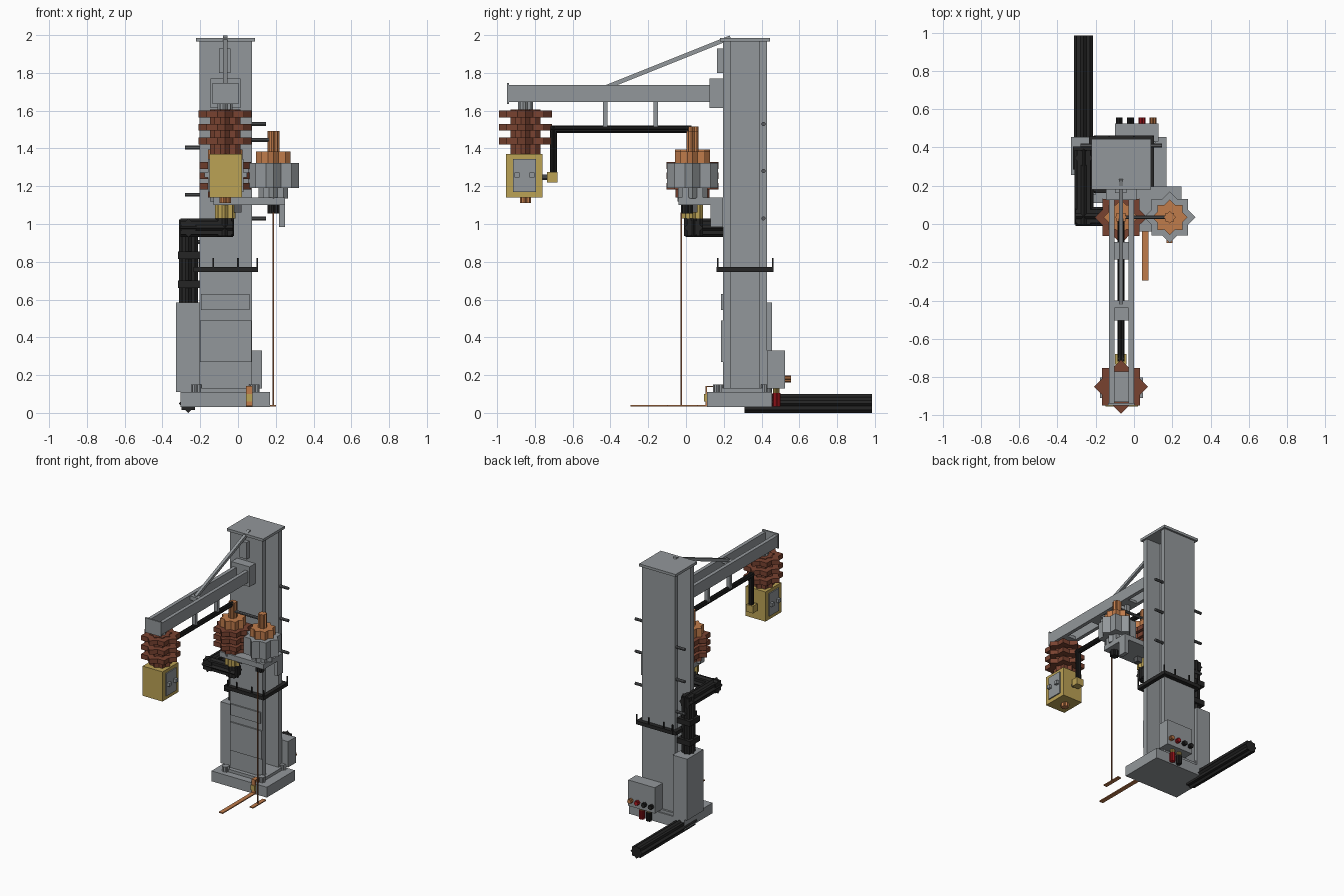
import bpy, bmesh, math
from mathutils import Vector


def material(name, rgb):
    m = bpy.data.materials.new(name)
    m.diffuse_color = (*rgb, 1)
    return m


GRAY = material("steel gray", (0.29, 0.31, 0.325))
DARK = material("dark steel", (0.10, 0.105, 0.11))
BLACK = material("black rubber", (0.018, 0.018, 0.018))
BROWN = material("brown ceramic", (0.19, 0.055, 0.03))
COPPER = material("copper", (0.53, 0.20, 0.07))
ROD = material("dark copper", (0.24, 0.085, 0.035))
BRASS = material("brass yellow", (0.50, 0.36, 0.09))
RED = material("red", (0.45, 0.01, 0.015))


def finish(bm, name, mat):
    bmesh.ops.recalc_face_normals(bm, faces=bm.faces)
    me = bpy.data.meshes.new(name)
    bm.to_mesh(me)
    bm.free()
    me.materials.append(mat)
    ob = bpy.data.objects.new(name, me)
    bpy.context.collection.objects.link(ob)
    return ob


def box(name, mat, x0, x1, y0, y1, z0, z1):
    """Axis-aligned block given by its extents."""
    bm = bmesh.new()
    bmesh.ops.create_cube(bm, size=1)
    for v in bm.verts:
        v.co = Vector(((x0 + x1) / 2 + v.co.x * (x1 - x0),
                       (y0 + y1) / 2 + v.co.y * (y1 - y0),
                       (z0 + z1) / 2 + v.co.z * (z1 - z0)))
    return finish(bm, name, mat)


def prism(name, mat, a, b, r, star=True, sides=8):
    """Eight-pointed star (or plain polygon) prism from point a to point b."""
    a, b = Vector(a), Vector(b)
    q = (b - a).to_track_quat('Z', 'Y')
    n = 16 if star else sides
    bm = bmesh.new()
    ring = []
    for i in range(n):
        t = math.tau * i / n + (0 if star else math.pi / n)
        k = r * (0.765 if star and i % 2 else 1)
        ring.append(Vector((k * math.cos(t), k * math.sin(t), 0)))
    lo = [bm.verts.new(a + q @ p) for p in ring]
    hi = [bm.verts.new(b + q @ p) for p in ring]
    bm.faces.new(lo)
    bm.faces.new(hi)
    for i in range(n):
        j = (i + 1) % n
        bm.faces.new((lo[i], lo[j], hi[j], hi[i]))
    return finish(bm, name, mat)


def upright(name, mat, x, y, z0, z1, r):
    return prism(name, mat, (x, y, z0), (x, y, z1), r)


def cable(name, pts, r):
    """Run of star prisms, overlapping at every elbow."""
    for i in range(len(pts) - 1):
        a, b = Vector(pts[i]), Vector(pts[i + 1])
        d = (b - a).normalized() * r * 0.85
        prism(name, BLACK, a - d if i else a, b + d if i < len(pts) - 2 else b, r)


# Base and H-section column
box("base", GRAY, -0.305, 0.17, 0.11, 0.455, 0.03, 0.11)
box("foot_plate", GRAY, -0.225, 0.095, 0.165, 0.445, 0.11, 0.132)
for x in (-0.222, 0.085):
    for y in (0.17, 0.425):
        upright("anchor_nut", GRAY, x, y, 0.11, 0.15, 0.028)
box("column_front_flange", GRAY, -0.205, 0.075, 0.195, 0.235, 0.11, 1.97)
box("column_back_flange", GRAY, -0.205, 0.075, 0.39, 0.43, 0.11, 1.97)
box("column_web", GRAY, -0.085, -0.045, 0.235, 0.39, 0.11, 1.97)
box("column_cap", GRAY, -0.222, 0.09, 0.18, 0.445, 1.965, 1.985)

# Climbing pegs, alternating on both sides
for z in (1.53, 1.28, 1.03):
    prism("climbing_peg", DARK, (0.07, 0.41, z), (0.147, 0.41, z), 0.011, False)
    prism("climbing_peg", DARK, (-0.2, 0.41, z - 0.125), (-0.28, 0.41, z - 0.125), 0.011, False)

# Front panels on the column
box("upper_panel", GRAY, -0.195, 0.06, 0.185, 0.196, 0.545, 0.63)
box("lower_panel", GRAY, -0.2, 0.072, 0.185, 0.196, 0.27, 0.49)

# Black guard frame with spikes
box("guard_front", BLACK, -0.21, 0.105, 0.162, 0.195, 0.745, 0.772)
box("guard_back", BLACK, -0.21, 0.105, 0.43, 0.463, 0.745, 0.772)
box("guard_right", BLACK, 0.075, 0.105, 0.165, 0.46, 0.745, 0.772)
box("guard_left", BLACK, -0.235, -0.205, 0.165, 0.46, 0.745, 0.772)
for y in (0.168, 0.458):
    for x in (-0.205, -0.13, 0.0, 0.101):
        box("guard_spike", BLACK, x - 0.004, x + 0.004, y - 0.004, y + 0.004, 0.77, 0.82)

# Cable cover and main cables
box("cable_cover", GRAY, -0.328, -0.205, 0.255, 0.455, 0.11, 0.585)
cable("ground_cable", [(-0.264, 0.31, 0.05), (-0.264, 0.985, 0.05)], 0.05)
cable("riser_cable", [(-0.262, 0.345, 0.55), (-0.262, 0.345, 0.98),
                      (-0.262, 0.04, 0.98), (-0.07, 0.04, 0.98), (-0.07, 0.04, 1.05)], 0.05)
for z in (0.66, 0.815):
    box("cable_clamp", BLACK, -0.318, -0.205, 0.285, 0.405, z, z + 0.04)

# Horizontal arm: twin rails, end plate, mount and stay
for x in (-0.13, -0.028):
    box("arm_rail", GRAY, x, x + 0.028, -0.94, 0.13, 1.645, 1.735)
box("arm_end_plate", GRAY, -0.135, 0.003, -0.948, -0.936, 1.635, 1.747)
box("arm_mount", GRAY, -0.145, 0.012, 0.125, 0.196, 1.615, 1.77)
for y in (-0.48, -0.43, -0.16, -0.12):
    box("arm_crosspiece", GRAY, -0.105, -0.025, y - 0.025, y + 0.025, 1.645, 1.665)
box("arm_end_block", GRAY, -0.105, -0.025, -0.93, -0.77, 1.645, 1.67)
for y in (-0.428, -0.16):
    box("cable_hanger", GRAY, -0.085, -0.055, y - 0.012, y + 0.012, 1.5, 1.65)
prism("arm_stay", GRAY, (-0.068, -0.42, 1.725), (-0.068, 0.235, 1.987), 0.016, False, 4)
box("stay_foot", GRAY, -0.105, -0.025, -0.44, -0.40, 1.70, 1.73)
box("stay_block", GRAY, -0.1, -0.04, 0.163, 0.196, 1.8, 1.93)


def insulator(x, y, z0, z1, discs, r, core):
    upright("insulator_core", BROWN, x, y, z0, z1, core)
    for z in discs:
        upright("insulator_disc", BROWN, x, y, z - 0.018, z + 0.018, r)


# Hanging insulator with the brass box
hx, hy = -0.068, -0.85
upright("hanger_neck", GRAY, hx, hy, 1.6, 1.65, 0.04)
insulator(hx, hy, 1.365, 1.606, (1.583, 1.512, 1.44), 0.14, 0.08)
box("brass_box", BRASS, -0.15, 0.02, -0.953, -0.76, 1.14, 1.37)
for s, x in ((1, 0.02), (-1, -0.15)):
    xa, xb = sorted((x, x + s * 0.009))
    box("box_door", GRAY, xa, xb, -0.915, -0.795, 1.17, 1.345)
    for y in (-0.895, -0.815):
        xa, xb = sorted((x, x + s * 0.028))
        box("door_latch", GRAY, xa, xb, y - 0.014, y + 0.014, 1.245, 1.272)
upright("box_outlet", COPPER, hx, hy, 1.11, 1.14, 0.03)
prism("side_link", DARK, (hx, -0.765, 1.248), (hx, -0.73, 1.248), 0.015, False)
box("side_terminal", BRASS, hx - 0.03, hx + 0.03, -0.735, -0.68, 1.22, 1.275)

# Overhead cable from the side terminal to the middle insulator
cable("overhead_cable", [(hx, -0.702, 1.27), (hx, -0.702, 1.502), (hx, 0.03, 1.502)], 0.019)

# Middle insulator
mx, my = -0.068, 0.035
upright("lower_fitting", BRASS, mx, my, 1.03, 1.12, 0.055)
upright("middle_collar", GRAY, mx, my, 1.12, 1.16, 0.08)
insulator(mx, my, 1.14, 1.335, (1.31, 1.255, 1.2), 0.137, 0.09)
upright("middle_cap", COPPER, mx, my, 1.33, 1.395, 0.092)
upright("middle_stem", COPPER, mx, my, 1.39, 1.515, 0.032)

# Right-hand gray body
rx, ry = 0.187, 0.035
upright("right_collar", GRAY, rx, ry, 1.135, 1.19, 0.078)
upright("right_body", GRAY, rx, ry, 1.19, 1.322, 0.135)
upright("right_cap", COPPER, rx, ry, 1.322, 1.385, 0.092)
upright("right_stem", COPPER, rx, ry, 1.38, 1.492, 0.032)
upright("right_socket", BLACK, rx, 0.005, 1.055, 1.10, 0.032)
prism("stem_link", DARK, (mx, my, 1.445), (rx, ry, 1.445), 0.011, False)

# Bracket carrying both bodies
box("bracket_plate", GRAY, -0.13, 0.248, -0.04, 0.196, 1.10, 1.14)
box("bracket_tab", GRAY, 0.217, 0.248, 0.13, 0.196, 0.985, 1.10)
box("bracket_block", DARK, -0.022, 0.018, 0.02, 0.06, 1.06, 1.10)

# Ground rod and copper straps
prism("ground_rod", ROD, (rx, -0.025, 0.035), (rx, -0.025, 1.06), 0.006, False, 4)
box("rod_foot", COPPER, 0.17, 0.2, -0.1, 0.06, 0.033, 0.041)
box("ground_strap", COPPER, 0.043, 0.076, -0.295, 0.108, 0.033, 0.041)
box("strap_riser", COPPER, 0.043, 0.076, 0.102, 0.11, 0.033, 0.143)
box("strap_top", COPPER, 0.043, 0.076, 0.102, 0.15, 0.136, 0.143)
box("strap_drop", COPPER, 0.043, 0.076, 0.143, 0.15, 0.11, 0.143)
box("strap_clamp", BRASS, 0.042, 0.077, 0.095, 0.112, 0.06, 0.1)

# Rear junction box with knobs and plugs
box("junction_box", GRAY, -0.1, 0.128, 0.43, 0.525, 0.13, 0.33)
for x, m in ((-0.077, BLACK), (-0.018, BLACK), (0.042, RED), (0.1, COPPER)):
    prism("terminal_knob", m, (x, 0.52, 0.18), (x, 0.555, 0.18), 0.018)
for x, m in ((-0.018, BLACK), (0.042, RED)):
    upright("plug_ring", BRASS, x, 0.478, 0.1, 0.135, 0.018)
    upright("plug", m, x, 0.478, 0.035, 0.105, 0.021)
